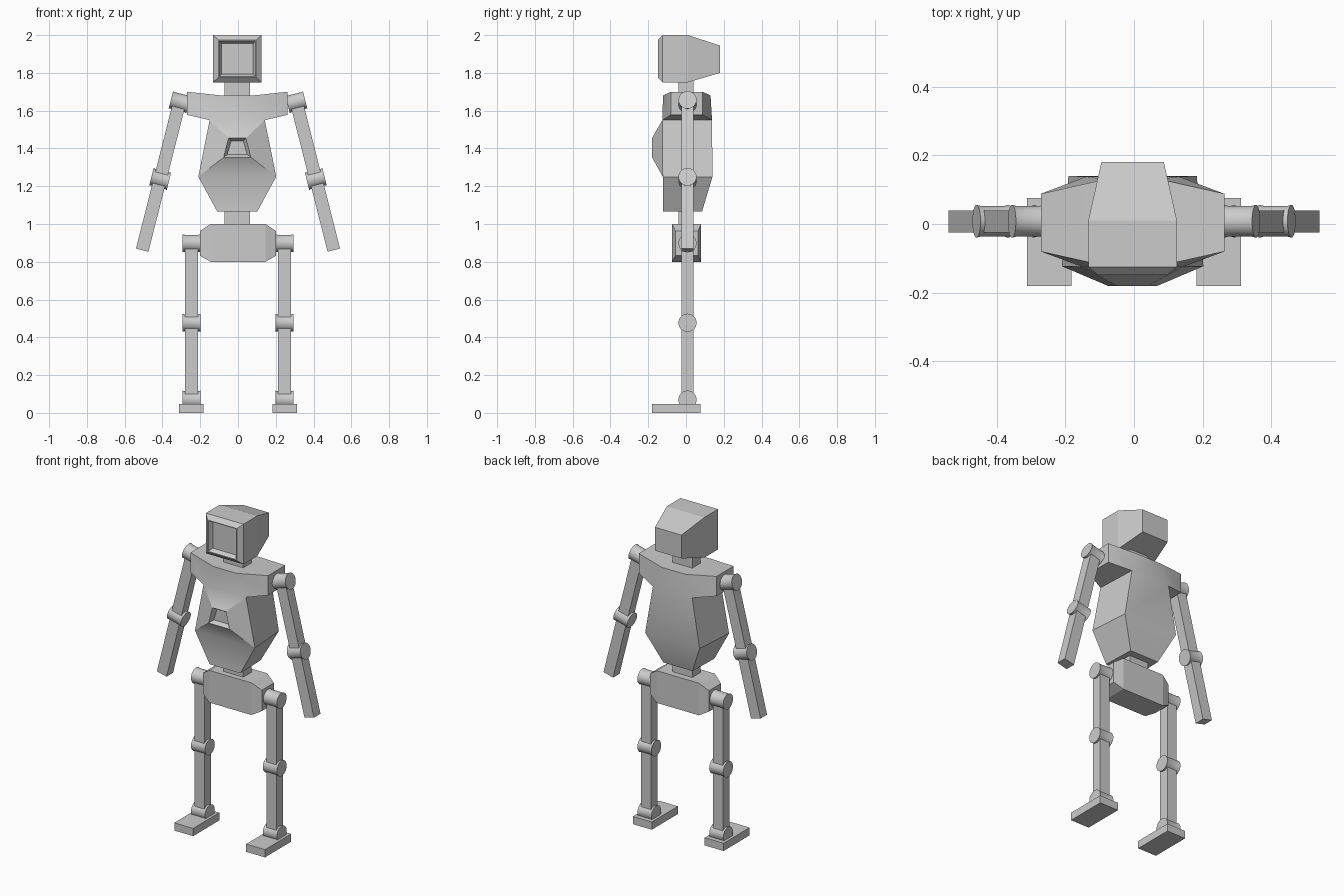
import bpy, bmesh, math
from mathutils import Matrix, Vector

if "Cube" in bpy.data.objects:
    bpy.data.objects.remove(bpy.data.objects["Cube"])

LIMB_Y = 0.008


def finish(bm, name, matrix=None, smooth=False):
    bmesh.ops.recalc_face_normals(bm, faces=bm.faces)
    mesh = bpy.data.meshes.new(name)
    bm.to_mesh(mesh)
    bm.free()
    ob = bpy.data.objects.new(name, mesh)
    bpy.context.collection.objects.link(ob)
    if matrix:
        ob.matrix_world = matrix
    if smooth:
        bpy.ops.object.select_all(action='DESELECT')
        ob.select_set(True)
        bpy.context.view_layer.objects.active = ob
        bpy.ops.object.shade_smooth_by_angle(angle=math.radians(30))
    return ob


def grow(bm, old, coords):
    """Join a loop of verts to a new loop; return the new verts and side faces."""
    new = [bm.verts.new(c) for c in coords]
    n = len(old)
    sides = [bm.faces.new((old[i], old[(i + 1) % n], new[(i + 1) % n], new[i])) for i in range(n)]
    return new, sides


def grow_face(bm, face, coords):
    """Replace a face by side walls leading to a new outline."""
    old = list(face.verts)
    bm.faces.remove(face)
    new, _ = grow(bm, old, coords)
    return bm.faces.new(new)


def loft(bm, rings):
    verts = [bm.verts.new(c) for c in rings[0]]
    bm.faces.new(verts[::-1])
    bands = []
    for ring in rings[1:]:
        verts, sides = grow(bm, verts, ring)
        bands.append(sides)
    bm.faces.new(verts)
    return bands


def box(name, x, y, z, matrix=None):
    bm = bmesh.new()
    loft(bm, [[(x[0], y[0], h), (x[1], y[0], h), (x[1], y[1], h), (x[0], y[1], h)] for h in z])
    return finish(bm, name, matrix)


def joint(name, matrix):
    """Round hinge along local x with slightly raised end rims."""
    bm = bmesh.new()
    profile = [(-0.048, 0.048), (-0.037, 0.045), (0.037, 0.045), (0.048, 0.048)]
    loft(bm, [[(x, r * math.cos(t * math.tau / 32), r * math.sin(t * math.tau / 32))
               for t in range(32)] for x, r in profile])
    return finish(bm, name, matrix, smooth=True)


# Head: tapered back, bevelled front frame and sunken screen
bm = bmesh.new()
loft(bm, [[(-w, y, lo), (w, y, lo), (w, y, hi), (-w, y, hi)] for w, y, lo, hi in (
    (0.091, 0.18, 1.80, 1.945), (0.129, 0.01, 1.75, 2.0), (0.129, -0.125, 1.75, 2.0),
    (0.100, -0.149, 1.776, 1.974), (0.096, -0.149, 1.78, 1.97), (0.084, -0.122, 1.793, 1.955))])
finish(bm, "head", Matrix.Translation((-0.004, 0, 0)))

# Neck and waist
box("neck", (-0.071, 0.064), (-0.04, 0.04), (1.66, 1.77))
box("waist", (-0.071, 0.064), (-0.04, 0.04), (0.98, 1.08))

# Torso: stacked sections, raised chest with a recess, and shoulder blocks
bm = bmesh.new()
bands = loft(bm, [[(-f, y0, z), (f, y0, z), (b, y1, z), (-b, y1, z)] for f, b, y0, y1, z in (
    (0.106, 0.10, -0.122, 0.085, 1.066), (0.206, 0.187, -0.123, 0.14, 1.25),
    (0.146, 0.135, -0.125, 0.138, 1.55), (0.08, 0.08, -0.122, 0.13, 1.68))])
chest = bands[1][0]
for wb, wt, zb, zt, y in ((0.072, 0.046, 1.353, 1.455, -0.18), (0.053, 0.032, 1.368, 1.44, -0.155)):
    chest = grow_face(bm, chest, [(-wb, y, zb), (wb, y, zb), (wt, y, zt), (-wt, y, zt)])
for face, x in ((bands[2][1], 0.267), (bands[2][3], -0.267)):
    f, b = (-0.08, 0.088) if x > 0 else (0.088, -0.08)
    grow_face(bm, face, [(x, f, 1.578), (x, b, 1.578), (x, b, 1.70), (x, f, 1.70)])
finish(bm, "torso", Matrix.Translation((-0.004, 0, 0)), smooth=True)

# Pelvis: block with tapered ends
bm = bmesh.new()
loft(bm, [[(x, y0, lo), (x, y1, lo), (x, y1, hi), (x, y0, hi)] for x, y0, y1, lo, hi in (
    (-0.202, -0.055, 0.063, 0.832, 0.962), (-0.145, -0.075, 0.08, 0.80, 1.0),
    (0.145, -0.075, 0.08, 0.80, 1.0), (0.202, -0.055, 0.063, 0.832, 0.962))])
finish(bm, "pelvis")

# Limbs
for side, s in (("left", 1), ("right", -1)):
    # Leg: straight bars, three hinges and a foot
    leg = Matrix.Translation((s * 0.247, LIMB_Y, 0))
    bar = (-0.034, 0.034)
    box(side + "_thigh", bar, (-0.033, 0.031), (0.477, 0.9), leg)
    box(side + "_shin", bar, (-0.033, 0.031), (0.07, 0.477), leg)
    for part, z in (("hip", 0.898), ("knee", 0.477), ("ankle", 0.07)):
        joint(f"{side}_{part}_joint", leg @ Matrix.Translation((0, 0, z)))
    box(side + "_foot", (-0.065, 0.065), (-0.188, 0.068), (0, 0.048), leg)

    # Arm: same bars, swung outward
    arm = Matrix.Translation((s * 0.309, LIMB_Y, 1.645)) @ Matrix.Rotation(-s * math.radians(14.2), 4, 'Y')
    box(side + "_upper_arm", bar, (-0.033, 0.031), (-0.42, 0), arm)
    box(side + "_forearm", bar, (-0.033, 0.031), (-0.808, -0.42), arm)
    joint(side + "_shoulder_joint", arm)
    joint(side + "_elbow_joint", arm @ Matrix.Translation((0, 0, -0.42)))
